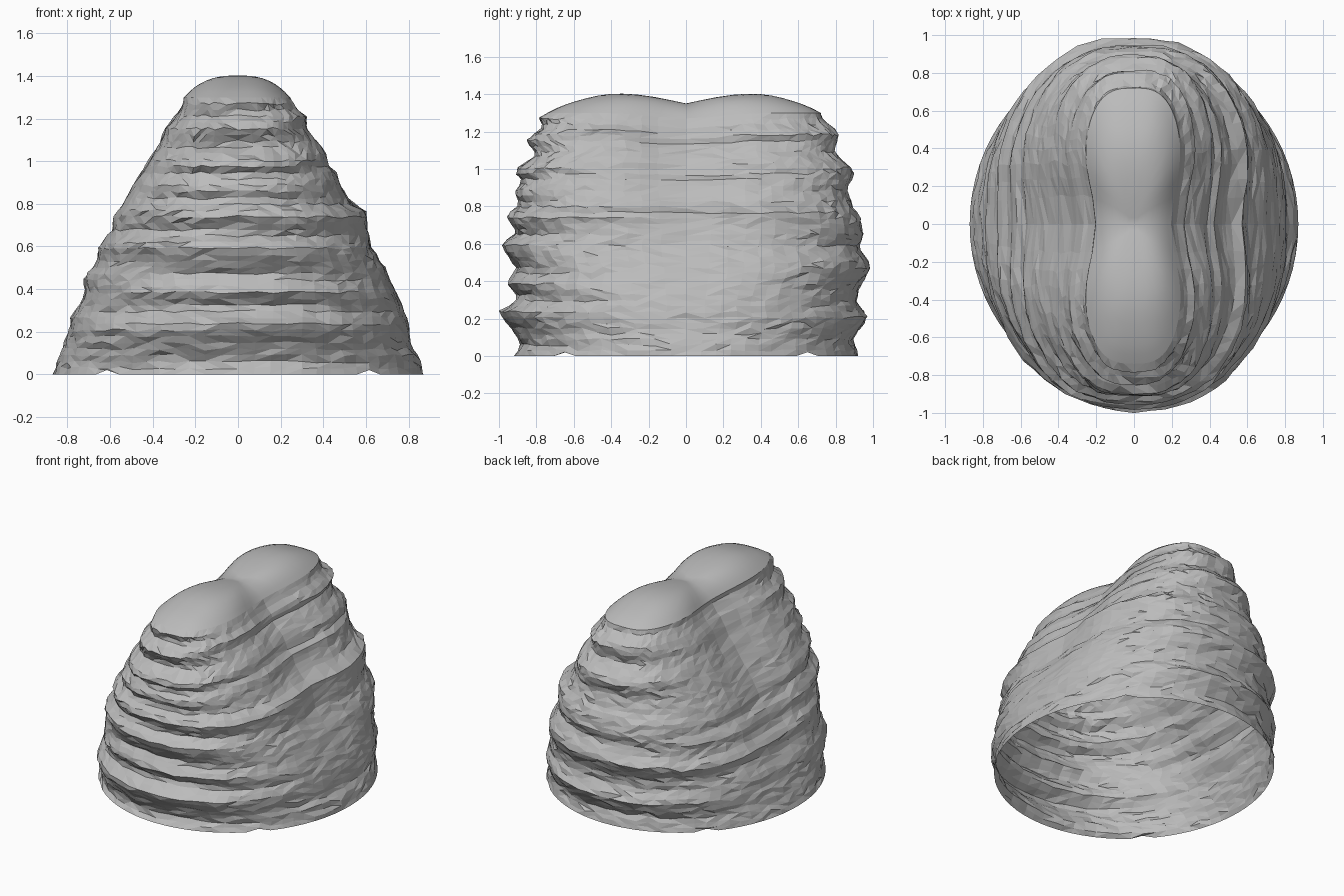
import bpy
import bmesh
import math
import random

random.seed(4)

cube = bpy.data.objects.get("Cube")
if cube:
    bpy.data.objects.remove(cube, do_unlink=True)

SEGMENTS = 72
LAYERS = 44
RIM = 1.3      # height where the cap begins
CAP_RINGS = 9

# Ledge profiles as (height, reach) for the four sides
LEFT = [(0, .87), (.08, .85), (.12, .82), (.28, .8), (.38, .76), (.5, .71), (.6, .64),
        (.7, .62), (.76, .62), (.8, .54), (.88, .49), (.93, .48), (.97, .43), (1.03, .42),
        (1.08, .38), (1.15, .32), (1.2, .33), (1.24, .28), (RIM, .25)]
RIGHT = [(0, .87), (.06, .85), (.2, .8), (.28, .79), (.38, .73), (.46, .74), (.52, .68),
         (.6, .67), (.66, .61), (.72, .6), (.8, .55), (.9, .49), (.94, .46), (1.05, .39),
         (1.16, .34), (1.22, .29), (1.27, .26), (RIM, .26)]
BACK = [(0, .92), (.08, .89), (.2, .97), (.28, .91), (.35, .92), (.47, .99), (.58, .92),
        (.65, .95), (.75, .93), (.8, .89), (.9, .86), (1, .9), (1.1, .79), (1.2, .82),
        (1.26, .73), (RIM, .72)]
FRONT = [(0, .92), (.05, .88), (.12, .92), (.22, 1), (.3, .89), (.38, .96), (.46, .9),
         (.6, .99), (.66, .9), (.76, .96), (.82, .88), (.88, .92), (.95, .87), (1, .92),
         (1.08, .8), (1.16, .85), (1.22, .76), (1.28, .79), (RIM, .74)]


def reach(profile, z):
    """Linear lookup of a ledge profile."""
    for (z0, r0), (z1, r1) in zip(profile, profile[1:]):
        if z <= z1:
            return r0 + (r1 - r0) * (z - z0) / (z1 - z0)
    return profile[-1][1]


def signed_power(value, exponent):
    return math.copysign(abs(value) ** exponent, value)


def outline(angle, z):
    """Ellipse at the foot that turns into a waisted oblong at the rim."""
    t = z / RIM
    power = 2 / (2 + t)
    c, s = math.cos(angle), math.sin(angle)
    y = reach(BACK if s > 0 else FRONT, z) * signed_power(s, power)
    x = reach(LEFT if c > 0 else RIGHT, z) * signed_power(c, power)
    waist = math.exp(-(y / .28) ** 2)
    return x * (1 + t * t * (.08 - .3 * waist)), y


def crest(y):
    """Height of the two-humped top along its length."""
    return 1.35 + .06 * math.sin(min(abs(y) / .43, 1.3) * math.pi / 2)


def bridge(bm, lower, upper, smooth):
    """Skin two rings with alternating triangles."""
    for i in range(SEGMENTS):
        j = (i + 1) % SEGMENTS
        a, b, c, d = lower[i], lower[j], upper[j], upper[i]
        pair = ((a, b, c), (a, c, d)) if random.random() < .5 else ((a, b, d), (b, c, d))
        for corners in pair:
            bm.faces.new(corners).smooth = smooth


bm = bmesh.new()
angles = [math.tau * i / SEGMENTS for i in range(SEGMENTS)]

# Layered walls, open underneath
rings = []
for k in range(LAYERS + 1):
    base_z = RIM * k / LAYERS
    inner = 0 < k < LAYERS
    ring = []
    for i, angle in enumerate(angles):
        # Ledges wander slightly in height around the rock
        drift = .012 * math.sin(2 * angle + 5 * base_z) if inner else 0
        x, y = outline(angle, min(max(base_z + drift, 0), RIM))
        rough = 1 + random.uniform(-.008, .008) if inner else 1
        z = base_z + (random.uniform(-.007, .007) if inner else 0)
        z -= .03 * (base_z / RIM) ** 4 * math.exp(-(y / .25) ** 2)
        # Small notches in the foot on the diagonals
        if k == 0 and i % (SEGMENTS // 4) == SEGMENTS // 8:
            z = .02
        ring.append(bm.verts.new((x * rough, y * rough, z)))
    rings.append(ring)
for lower, upper in zip(rings, rings[1:]):
    bridge(bm, lower, upper, False)

# Smooth two-humped cap
lower = rings[-1]
rim = [v.co.copy() for v in lower]
for k in range(1, CAP_RINGS + 1):
    f = 1 - k / (CAP_RINGS + 1)
    ring = []
    for edge in rim:
        # Shrink mostly across the width so the humps keep their length
        x, y = edge.x * f, edge.y * (.12 * f + .88 * f ** .6)
        rise = 1 - f ** 2.6
        ring.append(bm.verts.new((x, y, edge.z + (crest(y) - edge.z) * rise)))
    bridge(bm, lower, ring, True)
    lower = ring

# Close the crest across its narrow middle
half, quarter = SEGMENTS // 2, SEGMENTS // 4
for i in range(-quarter, quarter):
    a, b = lower[i], lower[i + 1]
    c, d = lower[half - i - 1], lower[half - i if half - i < SEGMENTS else half - i - SEGMENTS]
    corners = list(dict.fromkeys((a, b, c, d)))
    if len(corners) > 2:
        bm.faces.new(corners).smooth = True

bmesh.ops.recalc_face_normals(bm, faces=bm.faces)
mesh = bpy.data.meshes.new("layered_rock")
bm.to_mesh(mesh)
bm.free()

# Plain grey stone
stone = bpy.data.materials.new("grey_stone")
stone.use_nodes = True
colour = (.5, .5, .5, 1)
stone.diffuse_color = colour
stone.node_tree.nodes["Principled BSDF"].inputs["Base Color"].default_value = colour
mesh.materials.append(stone)

rock = bpy.data.objects.new("layered_rock", mesh)
bpy.context.scene.collection.objects.link(rock)
